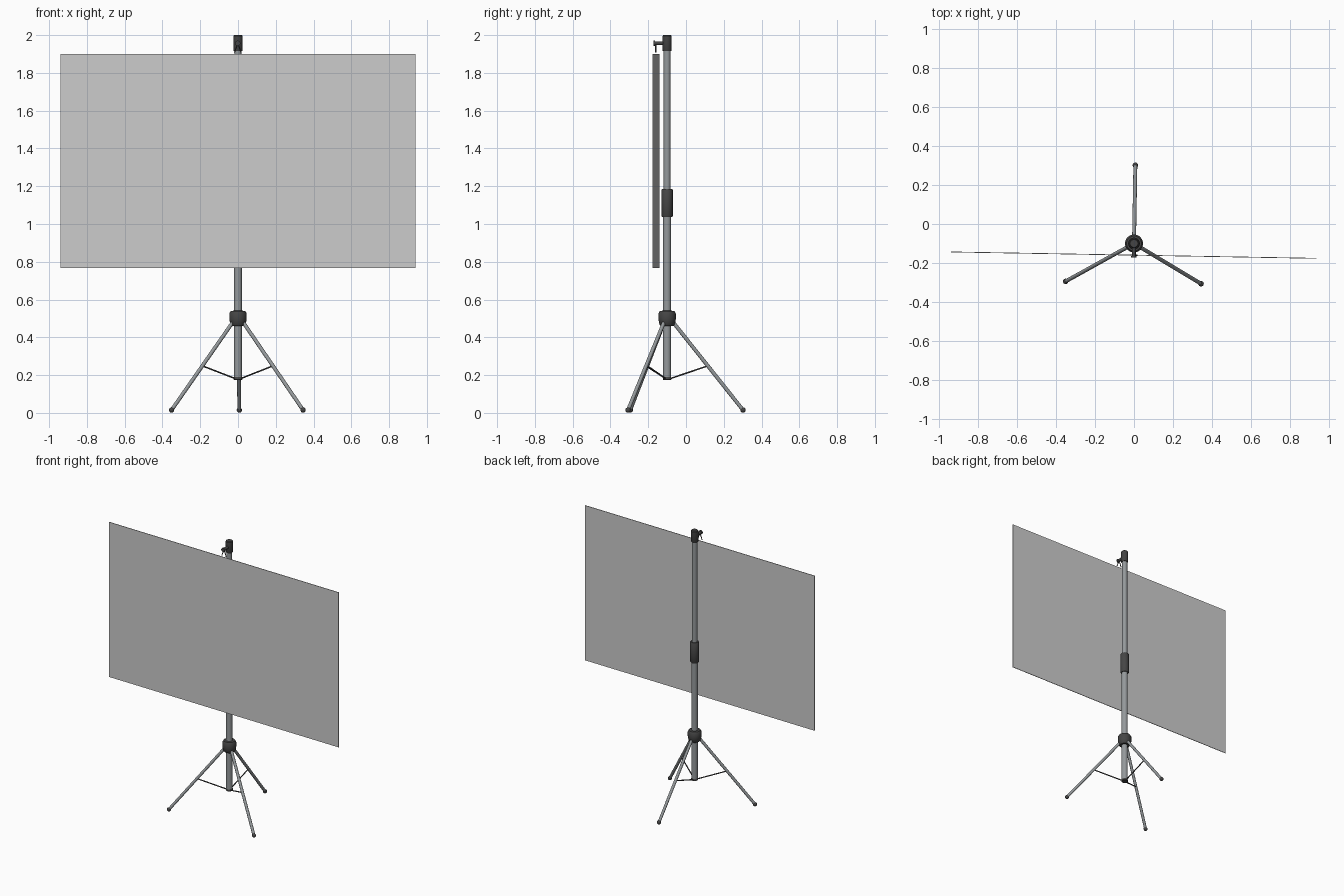
import bpy, bmesh
from math import sin, cos, pi, radians
from mathutils import Vector, Matrix

if "Cube" in bpy.data.objects:
    bpy.data.objects.remove(bpy.data.objects["Cube"])

# The whole stand sits behind centre and is turned by one degree
PLACE = Matrix.Translation((0, -0.1, 0)) @ Matrix.Rotation(radians(-1), 4, 'Z')

dark = bpy.data.materials.new("dark_plastic")
dark.diffuse_color = (0.06, 0.06, 0.06, 1)
dark.use_nodes = True
dark.node_tree.nodes["Principled BSDF"].inputs["Base Color"].default_value = dark.diffuse_color
metal = bpy.data.materials.new("grey_metal")
metal.diffuse_color = (0.3, 0.32, 0.33, 1)
metal.use_nodes = True
metal.node_tree.nodes["Principled BSDF"].inputs["Base Color"].default_value = metal.diffuse_color


def finish(name, bm, mat=None, smooth=True):
    bmesh.ops.recalc_face_normals(bm, faces=bm.faces[:])
    me = bpy.data.meshes.new(name)
    bm.to_mesh(me)
    bm.free()
    ob = bpy.data.objects.new(name, me)
    bpy.context.collection.objects.link(ob)
    ob.matrix_world = PLACE
    if mat:
        me.materials.append(mat)
    if smooth:
        bpy.ops.object.select_all(action='DESELECT')
        ob.select_set(True)
        bpy.context.view_layer.objects.active = ob
        bpy.ops.object.shade_smooth_by_angle(angle=radians(35))
    return ob


def lathe(name, profile, mat, n=32):
    """Closed solid of revolution around the pole axis from (radius, z) points."""
    bm = bmesh.new()
    rings = [[bm.verts.new((r * cos(2 * pi * i / n), r * sin(2 * pi * i / n), z))
              for i in range(n)] for r, z in profile]
    for a, b in zip(rings, rings[1:]):
        for i in range(n):
            j = (i + 1) % n
            bm.faces.new((a[i], a[j], b[j], b[i]))
    bm.faces.new(rings[0])
    bm.faces.new(rings[-1])
    return finish(name, bm, mat)


def add_rod(bm, a, b, r, n=16):
    a, b = Vector(a), Vector(b)
    m = Matrix.Translation((a + b) / 2) @ (b - a).to_track_quat('Z', 'Y').to_matrix().to_4x4()
    bmesh.ops.create_cone(bm, cap_ends=True, segments=n, radius1=r, radius2=r,
                          depth=(b - a).length, matrix=m)


def rod(name, a, b, r, mat, n=16):
    bm = bmesh.new()
    add_rod(bm, a, b, r, n)
    return finish(name, bm, mat)


# Pole: lower and upper tubes, end plug, clamp sleeve and head
lathe("lower_tube", [(0.021, 0.185), (0.021, 1.06)], metal)
lathe("upper_tube", [(0.018, 1.15), (0.018, 1.94)], metal)
lathe("pole_end_plug", [(0.02, 0.174), (0.023, 0.177), (0.023, 0.187), (0.021, 0.19)], dark)
lathe("clamp_sleeve", [(0.026, 1.036), (0.03, 1.042), (0.03, 1.18), (0.026, 1.186)], dark)
lathe("pole_head", [(0.022, 1.915), (0.024, 1.918), (0.024, 1.995), (0.02, 2.0)], dark)
lathe("leg_collar", [(0.034, 0.46), (0.04, 0.466), (0.046, 0.495), (0.046, 0.527),
                     (0.038, 0.54), (0.022, 0.541)], dark)

# Three legs with feet and braces
for k, ang in enumerate((90, 210, 330), 1):
    d = Vector((cos(radians(ang)), sin(radians(ang)), 0))
    top = d * 0.03 + Vector((0, 0, 0.482))
    foot = d * 0.402 + Vector((0, 0, 0.015))
    rod(f"leg_{k}", top, foot, 0.01, metal)
    bm = bmesh.new()
    bmesh.ops.create_uvsphere(bm, u_segments=16, v_segments=10, radius=0.014,
                              matrix=Matrix.Translation(foot))
    finish(f"foot_{k}", bm, dark)
    rod(f"brace_{k}", d * 0.015 + Vector((0, 0, 0.181)),
        top.lerp(foot, (0.482 - 0.249) / 0.467), 0.004, dark, 10)

# Hook arm with knob, and the wire hanger for the screen
SY = -0.06
rod("hook_arm", (0, 0, 1.957), (0, -0.068, 1.957), 0.01, dark)
rod("hook_knob", (0, -0.064, 1.957), (0, -0.073, 1.957), 0.014, dark)
bm = bmesh.new()
for s in (-1, 1):
    add_rod(bm, (s * 0.018, SY, 1.908), (0, SY, 1.955), 0.003, 8)
finish("screen_hanger", bm, dark)

# Screen frame: mitred rectangle with thickness
X, Z0, Z1, W = 0.955, 0.753, 1.915, 0.02
bm = bmesh.new()
face = bm.faces.new([bm.verts.new((x, SY, z)) for x, z in
                     ((-X, Z0), (X, Z0), (X, Z1), (-X, Z1))])
bmesh.ops.inset_region(bm, faces=[face], thickness=W)
bmesh.ops.delete(bm, geom=[face], context='FACES_ONLY')
frame = finish("screen_frame", bm, dark, smooth=False)
mod = frame.modifiers.new("thickness", 'SOLIDIFY')
mod.thickness = 0.011
mod.offset = 0

# Screen panel
bm = bmesh.new()
bmesh.ops.create_cube(bm, size=1, matrix=Matrix.Translation((0, SY, (Z0 + Z1) / 2)) @
                      Matrix.Diagonal((2 * X - 2 * W + 0.01, 0.004, Z1 - Z0 - 2 * W + 0.01, 1)))
finish("screen_panel", bm, smooth=False)
